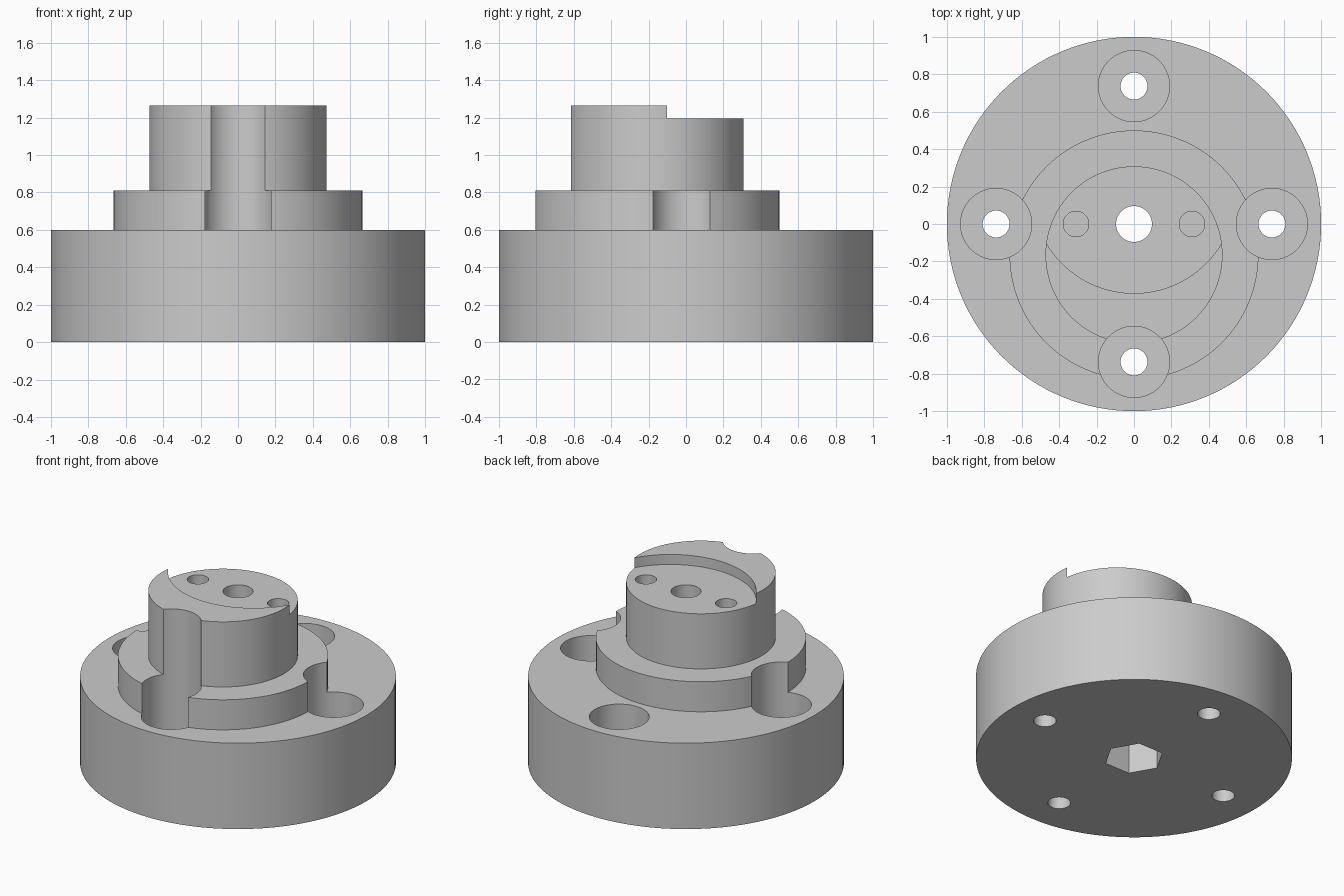
import bpy
import math

cube = bpy.data.objects.get("Cube")
if cube:
    bpy.data.objects.remove(cube, do_unlink=True)

grey = bpy.data.materials.new("plain grey")
grey.use_nodes = True
grey.diffuse_color = (0.6, 0.6, 0.6, 1)
grey.node_tree.nodes["Principled BSDF"].inputs["Base Color"].default_value = (0.6, 0.6, 0.6, 1)


def cylinder(name, x, y, radius, bottom, top, sides=64):
    """Upright prism between two heights, with a corner on the x axis."""
    bpy.ops.mesh.primitive_cylinder_add(
        vertices=sides, radius=radius, depth=top - bottom,
        location=(x, y, (top + bottom) / 2))
    obj = bpy.context.object
    obj.name = name
    if sides == 6:
        obj.rotation_euler.z = math.pi / 6
    obj.data.materials.append(grey)
    return obj


def combine(body, tool, operation):
    """Apply a boolean to the body and discard the tool."""
    bpy.ops.object.select_all(action='DESELECT')
    body.select_set(True)
    bpy.context.view_layer.objects.active = body
    mod = body.modifiers.new(operation.lower(), 'BOOLEAN')
    mod.operation = operation
    mod.solver = 'EXACT'
    mod.object = tool
    bpy.ops.object.modifier_apply(modifier=mod.name)
    bpy.data.objects.remove(tool, do_unlink=True)


BASE_TOP, STEP_TOP, SEAT, TOP = 0.6, 0.81, 1.195, 1.265
OFFSET = -0.165   # the step and boss sit forward of the base centre
BOLT = 0.737      # bolt circle radius

# Round base with the eccentric step and boss
body = cylinder("flange_body", 0, 0, 1, 0, BASE_TOP, 128)
combine(body, cylinder("step", 0, OFFSET, 0.665, 0.5, STEP_TOP, 128), 'UNION')
combine(body, cylinder("boss", 0, OFFSET, 0.473, 0.7, TOP, 128), 'UNION')

# Lowered round seat on the boss, leaving a crescent lip at the front
combine(body, cylinder("seat_cutter", 0, 0.174, 0.544, SEAT, 1.5, 128), 'DIFFERENCE')

# Four counterbored bolt holes, which also notch the step and boss
for x, y in ((BOLT, 0), (-BOLT, 0), (0, BOLT), (0, -BOLT)):
    combine(body, cylinder("counterbore", x, y, 0.19, 0.2, 1.5), 'DIFFERENCE')
    combine(body, cylinder("bolt_hole", x, y, 0.072, -0.1, 0.3), 'DIFFERENCE')

# Blind pin holes in the seat
for x in (-0.31, 0.31):
    combine(body, cylinder("pin_hole", x, 0, 0.068, 0.95, 1.5), 'DIFFERENCE')

# Centre hole with a hexagonal nut pocket underneath
combine(body, cylinder("centre_hole", 0, 0, 0.096, -0.1, 1.5), 'DIFFERENCE')
combine(body, cylinder("nut_pocket", 0, 0, 0.19, -0.1, 0.3, 6), 'DIFFERENCE')

# Smooth walls with crisp edges
bpy.ops.object.select_all(action='DESELECT')
body.select_set(True)
bpy.context.view_layer.objects.active = body
bpy.ops.object.shade_smooth_by_angle(angle=math.radians(30))
